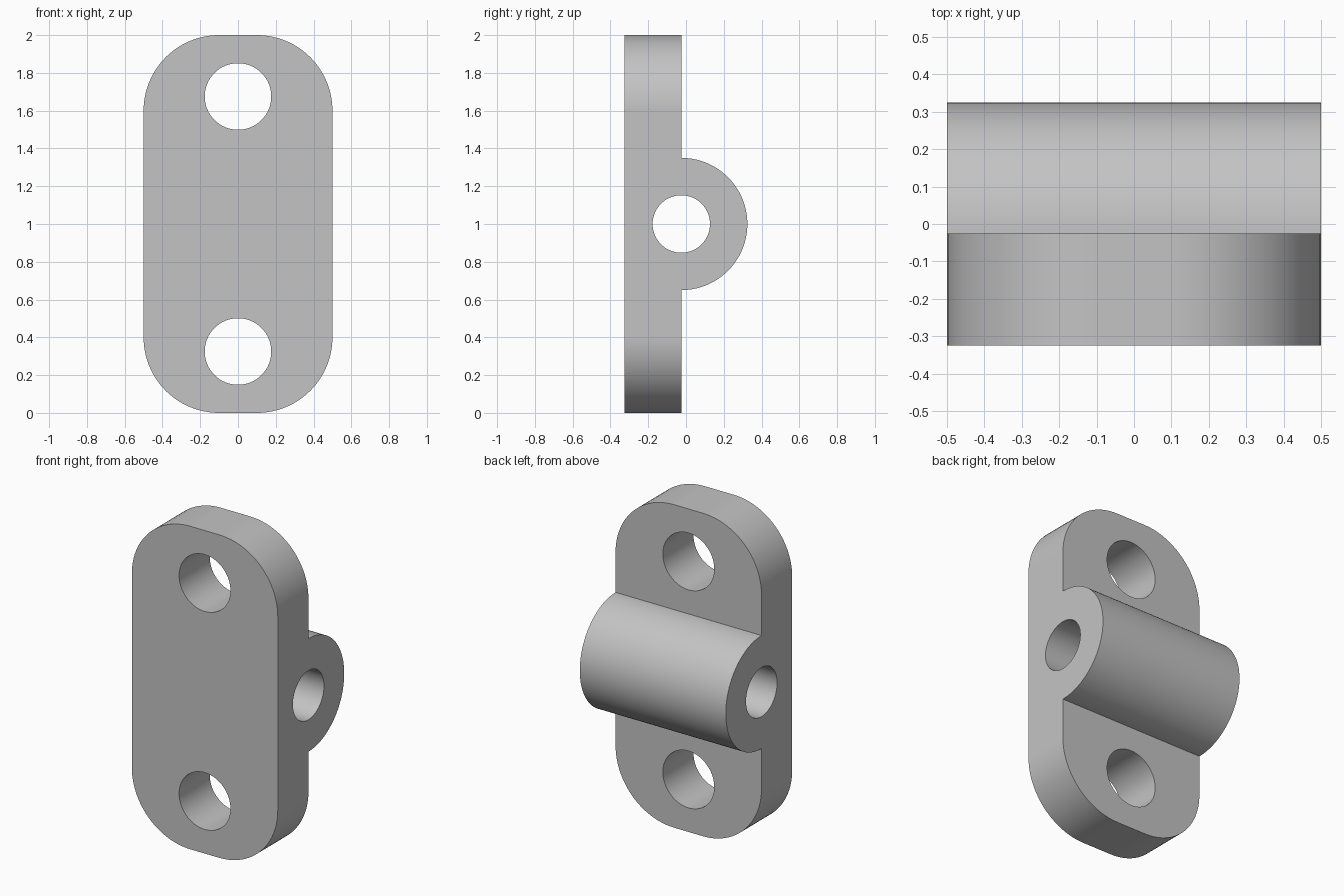
import bpy, bmesh
from math import sin, cos, pi, radians

cube = bpy.data.objects.get("Cube")
if cube:
    bpy.data.objects.remove(cube, do_unlink=True)

HALF_W, HEIGHT, CORNER = 0.5, 2.0, 0.4
FRONT, BACK = -0.325, -0.025
BOSS_R, PIN_R, BOLT_R = 0.35, 0.152, 0.176
MID = HEIGHT / 2


def arc(u, v, r, start, end, steps):
    """Points along an arc, angles in degrees."""
    angles = [radians(start + (end - start) * i / steps) for i in range(steps + 1)]
    return [(u + r * cos(a), v + r * sin(a)) for a in angles]


def circle(u, v, r, steps=96):
    return arc(u, v, r, 0, 360, steps)[:-1]


def prism(name, points, axis, lo, hi):
    """Extrude a closed outline along x (outline in y, z) or y (outline in x, z)."""
    bm = bmesh.new()
    place = (lambda p: (lo, p[0], p[1])) if axis == 'X' else (lambda p: (p[0], lo, p[1]))
    face = bm.faces.new([bm.verts.new(place(p)) for p in points])
    grown = bmesh.ops.extrude_face_region(bm, geom=[face])["geom"]
    shift = (hi - lo, 0, 0) if axis == 'X' else (0, hi - lo, 0)
    bmesh.ops.translate(bm, vec=shift,
                        verts=[g for g in grown if isinstance(g, bmesh.types.BMVert)])
    bmesh.ops.recalc_face_normals(bm, faces=bm.faces)
    mesh = bpy.data.meshes.new(name)
    bm.to_mesh(mesh)
    bm.free()
    obj = bpy.data.objects.new(name, mesh)
    bpy.context.collection.objects.link(obj)
    return obj


def combine(target, tool, operation):
    """Apply a boolean and discard the tool."""
    mod = target.modifiers.new("boolean", 'BOOLEAN')
    mod.operation, mod.solver, mod.object = operation, 'EXACT', tool
    bpy.context.view_layer.objects.active = target
    bpy.ops.object.modifier_apply(modifier=mod.name)
    bpy.data.objects.remove(tool, do_unlink=True)


# Side profile: flat plate with a half-round boss on the back
profile = [(FRONT, -0.1), (BACK, -0.1)]
profile += arc(BACK, MID, BOSS_R, -90, 90, 64)
profile += [(BACK, HEIGHT + 0.1), (FRONT, HEIGHT + 0.1)]
bracket = prism("hinge_bracket", profile, 'X', -HALF_W - 0.1, HALF_W + 0.1)

# Front outline: rectangle with large rounded corners
outline = []
inset = HALF_W - CORNER
for u, v, start in ((inset, HEIGHT - CORNER, 0), (-inset, HEIGHT - CORNER, 90),
                    (-inset, CORNER, 180), (inset, CORNER, 270)):
    outline += arc(u, v, CORNER, start, start + 90, 24)
combine(bracket, prism("outline_cutter", outline, 'Y', -0.6, 0.6), 'INTERSECT')

# Pin bore through the boss, bolt holes through the plate
combine(bracket, prism("pin_cutter", circle(BACK, MID, PIN_R), 'X', -0.8, 0.8), 'DIFFERENCE')
for z in (0.325, HEIGHT - 0.325):
    combine(bracket, prism("bolt_cutter", circle(0, z, BOLT_R), 'Y', -0.8, 0.8), 'DIFFERENCE')

# Plain grey metal
grey = bpy.data.materials.new("plain_grey")
grey.use_nodes = True
colour = (0.55, 0.55, 0.55, 1)
grey.diffuse_color = colour
grey.node_tree.nodes["Principled BSDF"].inputs["Base Color"].default_value = colour
bracket.data.materials.clear()
bracket.data.materials.append(grey)

# Smooth curved walls, crisp edges
bpy.ops.object.select_all(action='DESELECT')
bracket.select_set(True)
bpy.context.view_layer.objects.active = bracket
bpy.ops.object.shade_smooth_by_angle(angle=radians(30))
weighted = bracket.modifiers.new("weighted_normals", 'WEIGHTED_NORMAL')
weighted.keep_sharp = True
